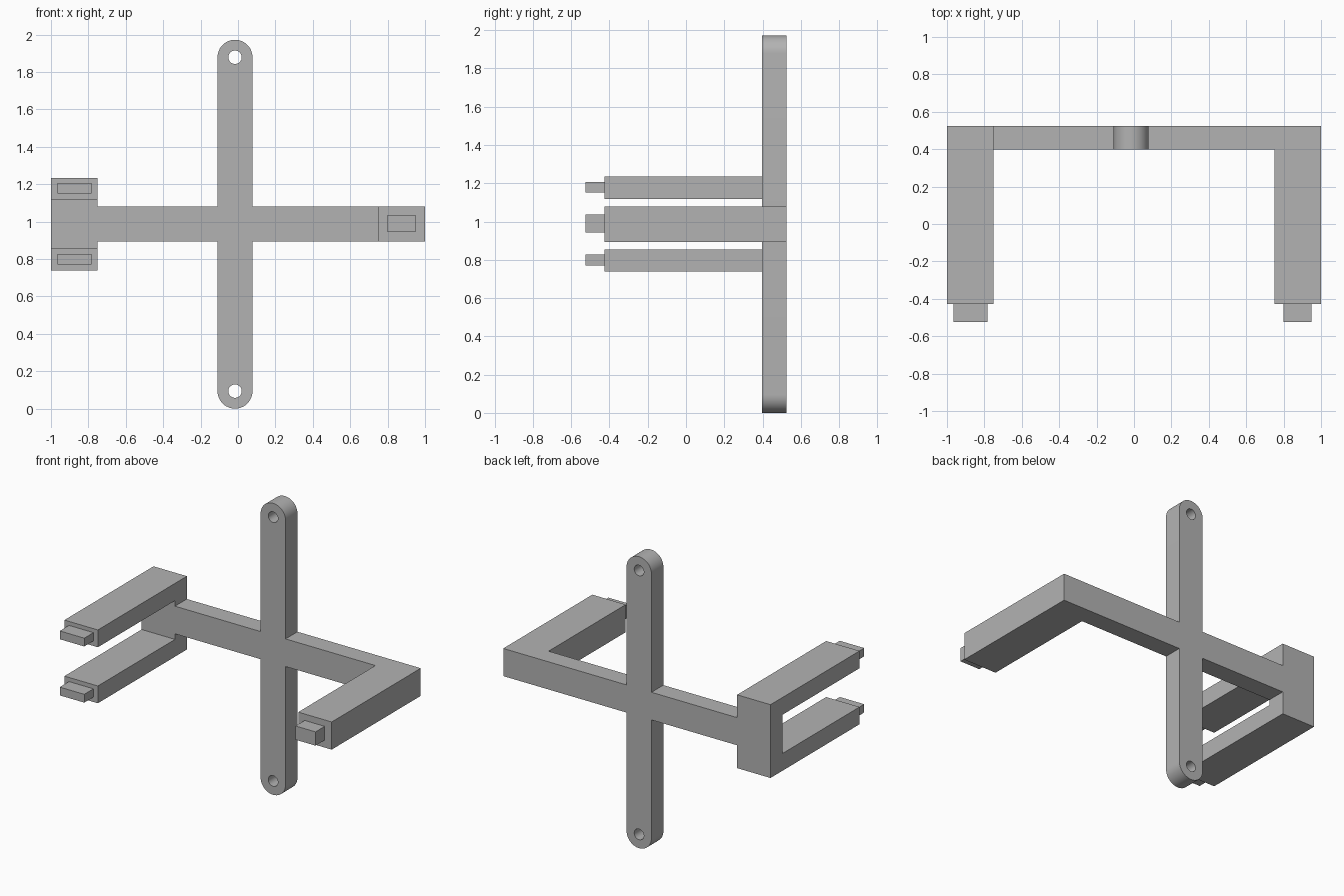
import bpy, bmesh
from math import pi, sin, cos

cube = bpy.data.objects.get("Cube")
if cube:
    bpy.data.objects.remove(cube, do_unlink=True)

grey = bpy.data.materials.new("plain grey")
grey.use_nodes = True
COLOUR = (0.45, 0.45, 0.45, 1)
grey.diffuse_color = COLOUR
grey.node_tree.nodes["Principled BSDF"].inputs["Base Color"].default_value = COLOUR

BACK, PLATE, ARM_END, PEG_END = 0.525, 0.398, -0.427, -0.525
MID_X, MID_Z = -0.016, 0.986      # centre of the cross
R, HOLE = 0.0935, 0.036           # half bar width, hole radius


def prism(name, outline, y0, y1):
    """Extrude an (x, z) outline from y0 back to y1."""
    bm = bmesh.new()
    face = bm.faces.new([bm.verts.new((x, y0, z)) for x, z in outline])
    new = bmesh.ops.extrude_face_region(bm, geom=[face])["geom"]
    moved = [v for v in new if isinstance(v, bmesh.types.BMVert)]
    bmesh.ops.translate(bm, vec=(0, y1 - y0, 0), verts=moved)
    bmesh.ops.recalc_face_normals(bm, faces=bm.faces)
    mesh = bpy.data.meshes.new(name)
    bm.to_mesh(mesh)
    bm.free()
    obj = bpy.data.objects.new(name, mesh)
    bpy.context.collection.objects.link(obj)
    mesh.materials.append(grey)
    return obj


def box(name, x0, x1, z0, z1, y0, y1):
    return prism(name, [(x0, z0), (x1, z0), (x1, z1), (x0, z1)], y0, y1)


def arc(cx, cz, r, start, sweep, n):
    return [(cx + r * cos(start + sweep * i / n), cz + r * sin(start + sweep * i / n))
            for i in range(n + 1)]


# Back plate: cross with round upright ends and a tall block on the right end
top_z, low_z = 2 * MID_Z - R, R
bar_lo, bar_hi = MID_Z - R, MID_Z + R
block_lo, block_hi, block_x = 0.738, 1.234, -0.75
outline = ([(1, bar_lo), (1, bar_hi), (MID_X + R, bar_hi)]
           + arc(MID_X, top_z, R, 0, pi, 24)
           + [(MID_X - R, bar_hi), (block_x, bar_hi), (block_x, block_hi),
              (-1, block_hi), (-1, block_lo), (block_x, block_lo),
              (block_x, bar_lo), (MID_X - R, bar_lo)]
           + arc(MID_X, low_z, R, pi, pi, 24)
           + [(MID_X + R, bar_lo)])
plate = prism("back_plate", outline, PLATE, BACK)

# Bolt holes at both ends of the upright
for z in (top_z, low_z):
    cutter = prism("hole_cutter", arc(MID_X, z, HOLE, 0, 2 * pi, 32)[:-1],
                   PLATE - 0.1, BACK + 0.1)
    cutter.hide_render = True
    mod = plate.modifiers.new("hole", 'BOOLEAN')
    mod.operation, mod.solver, mod.object = 'DIFFERENCE', 'EXACT', cutter
    bpy.context.view_layer.objects.active = plate
    bpy.ops.object.modifier_apply(modifier=mod.name)
    bpy.data.objects.remove(cutter, do_unlink=True)

bpy.ops.object.select_all(action='DESELECT')
plate.select_set(True)
bpy.context.view_layer.objects.active = plate
bpy.ops.object.shade_smooth_by_angle(angle=pi / 6)

# Paired arms and pegs on the right, mirrored about the crossbar
THICK = 0.117
for name, z0, peg_z in (("upper", block_hi - THICK, 1.179), ("lower", block_lo, 0.799)):
    box(name + "_right_arm", -1, block_x, z0, z0 + THICK, ARM_END, PLATE)
    box(name + "_right_peg", -0.966, -0.783, peg_z - 0.028, peg_z + 0.028, PEG_END, ARM_END)

# Single arm and peg on the left
box("left_arm", 0.75, 1, bar_lo, bar_hi, ARM_END, PLATE)
box("left_peg", 0.798, 0.948, 0.943, 1.036, PEG_END, ARM_END)
